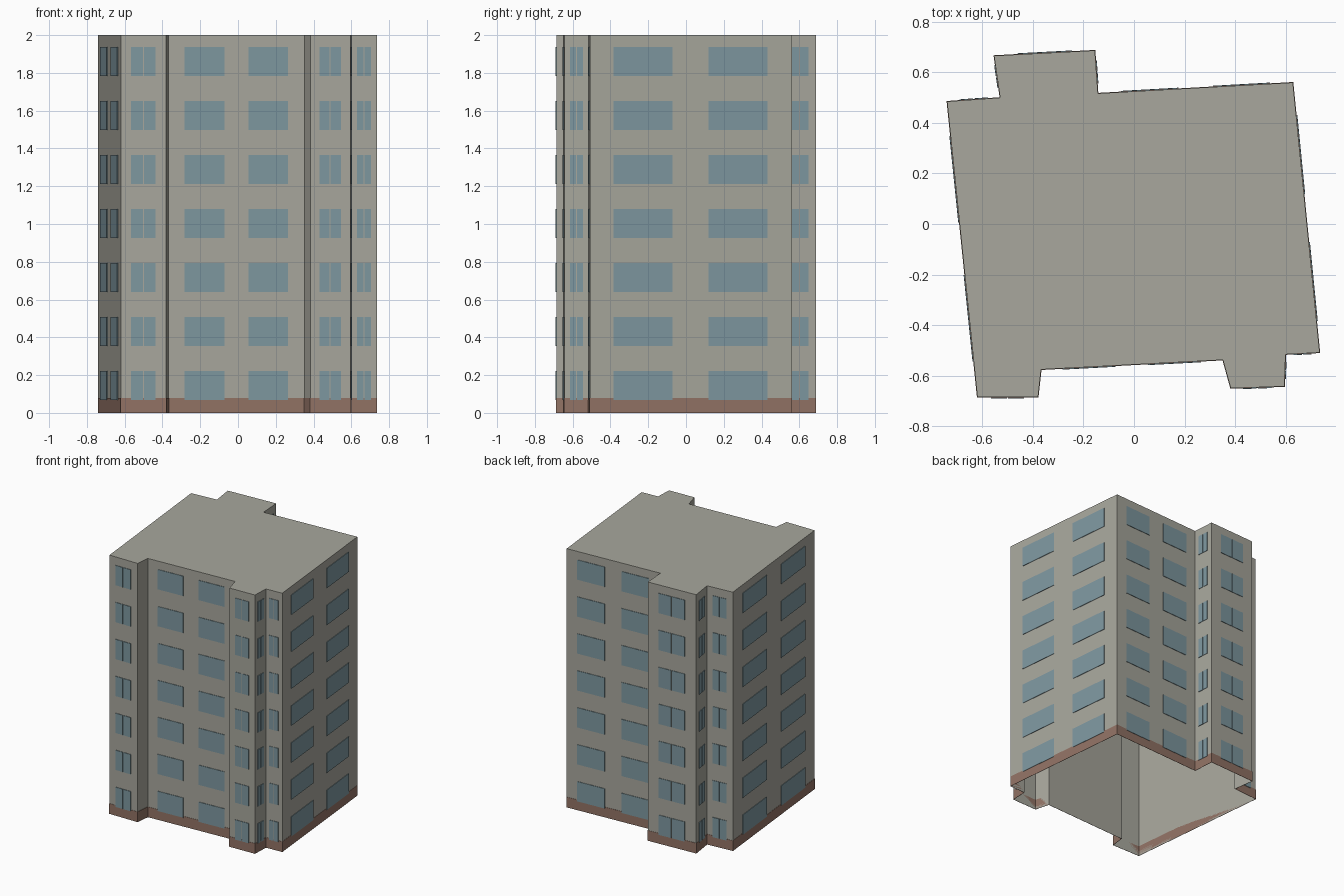
import bpy
import bmesh
from mathutils import Matrix, Vector

cube = bpy.data.objects.get("Cube")
if cube:
    bpy.data.objects.remove(cube, do_unlink=True)

HEIGHT = 2.0
FLOORS = 7
STOREY = HEIGHT / FLOORS
BASE_TOP = 0.08

# Footprint, counter-clockwise from the front right-hand bay
OUTLINE = [Vector(p) for p in (
    (-0.62, -0.685), (-0.38, -0.685), (-0.368, -0.576), (0.352, -0.538),
    (0.383, -0.65), (0.595, -0.643), (0.60, -0.516), (0.735, -0.509),
    (0.629, 0.56), (-0.143, 0.517), (-0.155, 0.687), (-0.554, 0.666),
    (-0.53, 0.50), (-0.74, 0.485))]
WALLS = list(zip(OUTLINE, OUTLINE[1:] + OUTLINE[:1]))


def material(name, rgb):
    mat = bpy.data.materials.new(name)
    mat.use_nodes = True
    mat.diffuse_color = (*rgb, 1)
    bsdf = mat.node_tree.nodes["Principled BSDF"]
    bsdf.inputs["Base Color"].default_value = (*rgb, 1)
    bsdf.inputs["Roughness"].default_value = 0.9
    return mat


def finish(bm, name, mat):
    mesh = bpy.data.meshes.new(name)
    bm.to_mesh(mesh)
    bm.free()
    mesh.materials.append(mat)
    obj = bpy.data.objects.new(name, mesh)
    bpy.context.collection.objects.link(obj)
    return obj


def wall_ring(bm, top):
    """Vertical walls around the footprint; returns the upper loop."""
    low = [bm.verts.new((p.x, p.y, 0)) for p in OUTLINE]
    high = [bm.verts.new((p.x, p.y, top)) for p in OUTLINE]
    for i in range(len(low)):
        j = (i + 1) % len(low)
        bm.faces.new((low[i], low[j], high[j], high[i]))
    return high


def add_plate(bm, start, end, u0, u1, z0, z1):
    """Thin plate on a wall, between two fractions of its length."""
    along = (end - start).normalized()
    normal = Vector((along.y, -along.x))
    mid = start.lerp(end, (u0 + u1) / 2) + normal * 0.003
    turn = Matrix((along.to_3d(), normal.to_3d(), (0, 0, 1))).transposed().to_4x4()
    size = Matrix.Diagonal(((end - start).length * (u1 - u0), 0.004, z1 - z0, 1))
    place = Matrix.Translation((mid.x, mid.y, (z0 + z1) / 2))
    bmesh.ops.create_cube(bm, size=1, matrix=place @ turn @ size)


wall_mat = material("warm grey concrete", (0.392, 0.387, 0.337))
glass_mat = material("blue grey glass", (0.209, 0.314, 0.352))
brick_mat = material("brown brick", (0.288, 0.171, 0.130))

# Walls and roof, open underneath
bm = bmesh.new()
bm.faces.new(wall_ring(bm, HEIGHT))
finish(bm, "building_shell", wall_mat)

# Brick band around the foot
bm = bmesh.new()
wall_ring(bm, BASE_TOP)
band = finish(bm, "foundation_band", brick_mat)
thick = band.modifiers.new("thickness", "SOLIDIFY")
thick.thickness = 0.002
thick.offset = 1
thick.use_even_offset = True

# Windows: two on long walls, one split pane on short ones, none on the narrowest
bm = bmesh.new()
for start, end in WALLS:
    length = (end - start).length
    if length < 0.12:
        continue
    if length > 0.6:
        spans = [(0.117, 0.41), (0.587, 0.88)]
    else:
        gap = 0.0025 / length
        spans = [(0.225, 0.495 - gap), (0.495 + gap, 0.765)]
    for floor in range(FLOORS):
        sill = (floor + 0.243) * STOREY
        for u0, u1 in spans:
            add_plate(bm, start, end, u0, u1, sill, sill + 0.153)
finish(bm, "windows", glass_mat)
